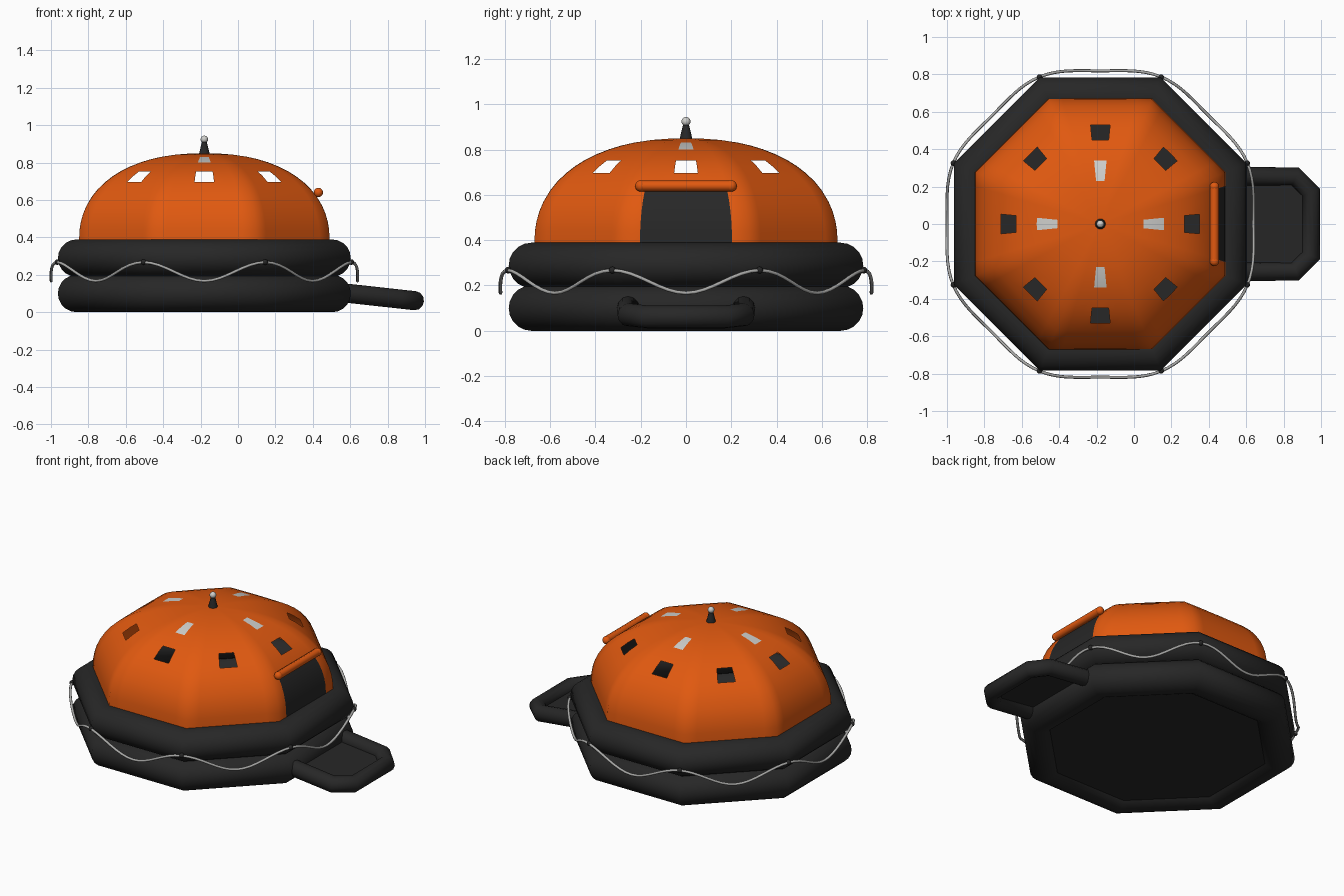
import bpy, bmesh, math
from mathutils import Vector

cube = bpy.data.objects.get("Cube")
if cube:
    bpy.data.objects.remove(cube, do_unlink=True)

CX = -0.18                      # centre of the raft body
STEP = math.tau / 64            # canopy panel angle
EIGHTH = math.tau / 8


def material(name, rgb):
    m = bpy.data.materials.new(name)
    m.use_nodes = True
    m.diffuse_color = (*rgb, 1)
    m.node_tree.nodes["Principled BSDF"].inputs["Base Color"].default_value = (*rgb, 1)
    return m


orange = material("canopy orange", (0.75, 0.1, 0.005))
black = material("rubber black", (0.02, 0.02, 0.02))
silver = material("reflective grey", (0.62, 0.62, 0.6))
rope_grey = material("rope grey", (0.4, 0.4, 0.39))


def smooth(obj, angle):
    bpy.ops.object.select_all(action='DESELECT')
    obj.select_set(True)
    bpy.context.view_layer.objects.active = obj
    bpy.ops.object.shade_smooth_by_angle(angle=math.radians(angle))


def finish(bm, name, mats, angle=50):
    bmesh.ops.recalc_face_normals(bm, faces=bm.faces)
    me = bpy.data.meshes.new(name)
    bm.to_mesh(me)
    bm.free()
    for m in mats:
        me.materials.append(m)
    obj = bpy.data.objects.new(name, me)
    bpy.context.collection.objects.link(obj)
    smooth(obj, angle)
    return obj


def tube(name, points, radius, mat, cyclic=False, sides=2):
    """Round tube along a path, turned into a mesh."""
    cu = bpy.data.curves.new(name, 'CURVE')
    cu.dimensions = '3D'
    cu.bevel_depth = radius
    cu.bevel_resolution = sides
    cu.use_fill_caps = True
    sp = cu.splines.new('POLY')
    sp.points.add(len(points) - 1)
    for p, co in zip(sp.points, points):
        p.co = (*co, 1)
    sp.use_cyclic_u = cyclic
    cu.materials.append(mat)
    obj = bpy.data.objects.new(name, cu)
    bpy.context.collection.objects.link(obj)
    bpy.ops.object.select_all(action='DESELECT')
    obj.select_set(True)
    bpy.context.view_layer.objects.active = obj
    bpy.ops.object.convert(target='MESH')
    smooth(bpy.context.object, 50)


def ball(name, loc, radius, mat):
    bm = bmesh.new()
    bmesh.ops.create_uvsphere(bm, u_segments=16, v_segments=10, radius=radius)
    bmesh.ops.translate(bm, verts=bm.verts, vec=loc)
    finish(bm, name, [mat])


def polar(r, a, z):
    return Vector((CX + r * math.cos(a), r * math.sin(a), z))


def octagon(apothem, z):
    r = apothem / math.cos(EIGHTH / 2)
    return [polar(r, (k + 0.5) * EIGHTH, z) for k in range(8)]


# Two stacked octagonal buoyancy tubes
def buoyancy_tube(name, z, radius=0.1, sides=20):
    bm = bmesh.new()
    rows = []
    for i in range(sides):
        a = math.tau * i / sides
        rows.append([bm.verts.new(p) for p in
                     octagon(0.683 + radius * math.cos(a), z + radius * math.sin(a))])
    for i in range(sides):
        lo, hi = rows[i], rows[(i + 1) % sides]
        for k in range(8):
            n = (k + 1) % 8
            bm.faces.new((lo[k], lo[n], hi[n], hi[k]))
    finish(bm, name, [black])


buoyancy_tube("lower_tube", 0.1)
buoyancy_tube("upper_tube", 0.289)

# Floor
bm = bmesh.new()
bm.faces.new([bm.verts.new(p) for p in octagon(0.66, 0.03)])
bmesh.ops.solidify(bm, geom=bm.faces[:], thickness=0.02)
finish(bm, "floor", [black], 30)

# Canopy: octagonal dome with open windows, reflective patches and a door
A, BASE, HEIGHT, POWER = 0.67, 0.38, 0.47, 2.25
rings = [0.67, 0.667, 0.66, 0.648, 0.63, 0.60, 0.57, 0.53, 0.49, 0.45,
         0.40, 0.34, 0.285, 0.23, 0.15, 0.07]
bm = bmesh.new()
rows = []
for r in rings:
    z = BASE + HEIGHT * (1 - (r / A) ** POWER) ** (1 / POWER)
    row = []
    for s in range(64):
        a = s * STEP
        off = (a + EIGHTH / 2) % EIGHTH - EIGHTH / 2
        bulge = 1 + (1 / math.cos(off) - 1) * (0.7 + 0.3 * r / A)
        row.append(bm.verts.new(polar(r * bulge, a, z)))
    rows.append(row)
for i in range(len(rings) - 1):
    mid = (rings[i] + rings[i + 1]) / 2
    for s in range(64):
        n = (s + 1) % 64
        if 0.45 < mid < 0.53 and s % 8 in (0, 7):
            continue                                    # window opening
        f = bm.faces.new((rows[i][s], rows[i][n], rows[i + 1][n], rows[i + 1][s]))
        if 0.23 < mid < 0.34 and s % 16 in (0, 15):
            f.material_index = 1                        # reflective patch
        elif mid > 0.6 and (s < 3 or s > 60):
            f.material_index = 2                        # door
top = bm.verts.new((CX, 0, BASE + HEIGHT))
for s in range(64):
    bm.faces.new((rows[-1][s], rows[-1][(s + 1) % 64], top))
finish(bm, "canopy", [orange, silver, black], 60)

# Rolled door flap above the doorway
roll = [Vector((0.43, y, 0.64)) for y in (-0.2, -0.1, 0, 0.1, 0.2)]
tube("door_roll", roll, 0.024, orange)
for side, y in (("left", 0.2), ("right", -0.2)):
    ball("door_roll_end_" + side, (0.43, y, 0.64), 0.025, orange)

# Grab rope draped from corner to corner
rope = []
for i in range(128):
    a = math.tau * i / 128
    wave = -math.cos(8 * a)
    rope.append(polar(0.835 + 0.016 * wave, a, 0.217 + 0.05 * wave))
tube("grab_rope", rope, 0.008, rope_grey, cyclic=True)
for k in range(8):
    a = (k + 0.5) * EIGHTH
    ball("rope_anchor_%d" % (k + 1), polar(0.85, a, 0.268), 0.015, black)


# Boarding ramp: inflated frame with a sheet inside
def ramp_z(x):
    return 0.105 - 0.11 * (x - 0.55)


half = [(0.5, 0.255), (0.862, 0.255), (0.947, 0.17)]
outline = half + [(x, -y) for x, y in reversed(half)]
path = [Vector((x, y, ramp_z(x))) for x, y in outline]
tube("ramp_frame", path, 0.051, black, sides=4)
bm = bmesh.new()
bm.faces.new([bm.verts.new(p) for p in path])
bmesh.ops.solidify(bm, geom=bm.faces[:], thickness=0.02)
finish(bm, "ramp_sheet", [black], 30)

# Beacon lamp on the crown
bm = bmesh.new()
bmesh.ops.create_cone(bm, cap_ends=True, segments=16, radius1=0.03, radius2=0.013, depth=0.07)
bmesh.ops.translate(bm, verts=bm.verts, vec=(CX, 0, 0.875))
finish(bm, "beacon_post", [black])
ball("beacon_lamp", (CX, 0, 0.924), 0.02, silver)
